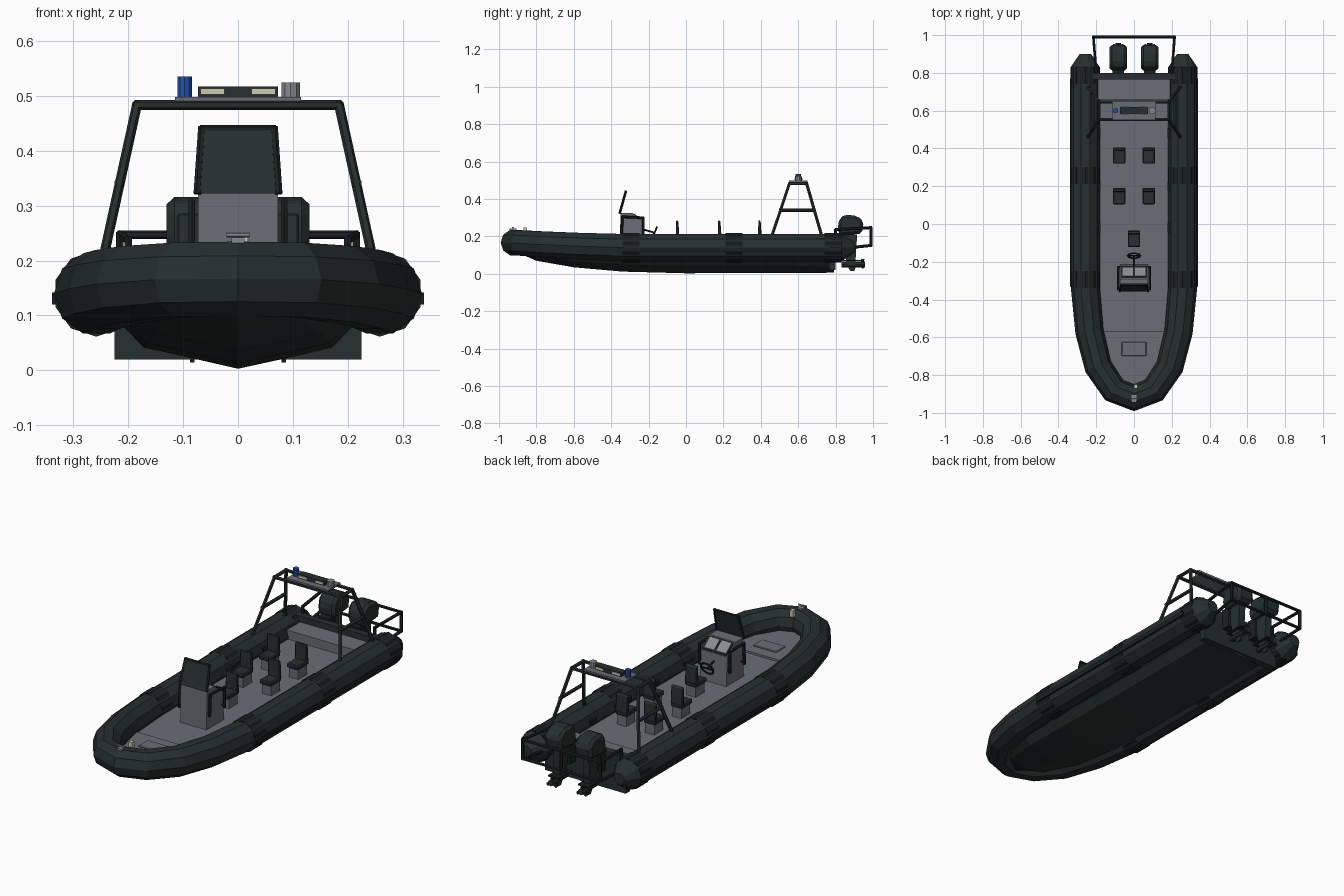
import bpy, bmesh, math
from mathutils import Vector

cube = bpy.data.objects.get("Cube")
if cube:
    bpy.data.objects.remove(cube, do_unlink=True)


def material(name, rgb):
    m = bpy.data.materials.new(name)
    m.use_nodes = True
    m.diffuse_color = (*rgb, 1)
    bsdf = m.node_tree.nodes["Principled BSDF"]
    bsdf.inputs["Base Color"].default_value = (*rgb, 1)
    bsdf.inputs["Roughness"].default_value = 0.7
    return m


GREEN = material("dark green rubber", (0.018, 0.029, 0.028))
BLACK = material("black frame", (0.010, 0.015, 0.015))
GREY = material("deck grey", (0.14, 0.155, 0.18))
PALE = material("pale panel", (0.24, 0.26, 0.28))
BLUE = material("blue lamp", (0.02, 0.08, 0.42))
CREAM = material("cream lamp", (0.60, 0.60, 0.45))
SIDES = (("left", 1), ("right", -1))


def finish(name, bm, mat, bevel=0):
    bmesh.ops.recalc_face_normals(bm, faces=bm.faces)
    mesh = bpy.data.meshes.new(name)
    bm.to_mesh(mesh)
    bm.free()
    mesh.materials.append(mat)
    ob = bpy.data.objects.new(name, mesh)
    bpy.context.scene.collection.objects.link(ob)
    if bevel:
        mod = ob.modifiers.new("bevel", "BEVEL")
        mod.width, mod.segments = bevel, 1
    return ob


def loft(name, rings, mat, closed=True, bevel=0):
    """Skin a row of equal point rings and cap both ends."""
    bm = bmesh.new()
    rows = [[bm.verts.new(p) for p in ring] for ring in rings]
    n = len(rows[0])
    for a, b in zip(rows, rows[1:]):
        for i in range(n if closed else n - 1):
            j = (i + 1) % n
            bm.faces.new((a[i], a[j], b[j], b[i]))
    bm.faces.new(rows[0])
    bm.faces.new(rows[-1])
    return finish(name, bm, mat, bevel)


def box(name, x, y, z, mat, bevel=0):
    ring = lambda h: [(x[0], y[0], h), (x[1], y[0], h), (x[1], y[1], h), (x[0], y[1], h)]
    return loft(name, [ring(z[0]), ring(z[1])], mat, bevel=bevel)


def prism(name, profile, x0, x1, mat, bevel=0):
    """Extrude a (y, z) profile across x."""
    return loft(name, [[(x, y, z) for y, z in profile] for x in (x0, x1)], mat, bevel=bevel)


def rods(name, paths, r, mat, sides=6):
    """Straight round bars along each path."""
    bm = bmesh.new()
    for path in paths:
        for a, b in zip(path, path[1:]):
            a, b = Vector(a), Vector(b)
            d = (b - a).normalized()
            rot = d.to_track_quat("Z", "Y").to_matrix().to_4x4()
            rot.translation = (a + b) / 2
            bmesh.ops.create_cone(bm, cap_ends=True, segments=sides, radius1=r, radius2=r,
                                  depth=(b - a).length + r, matrix=rot)
    return finish(name, bm, mat)


# Inflatable collar: centre line (x, y, z, radius) from stern to bow, then mirrored
half = [(0.258, 0.90, 0.14, 0.030), (0.258, 0.83, 0.14, 0.077), (0.258, 0.25, 0.14, 0.077),
        (0.258, -0.33, 0.14, 0.077), (0.236, -0.57, 0.148, 0.075), (0.190, -0.755, 0.157, 0.073),
        (0.105, -0.88, 0.165, 0.071), (0, -0.92, 0.167, 0.071)]
line = half + [(-x, y, z, r) for x, y, z, r in reversed(half[:-1])]
rings = []
for i, (x, y, z, r) in enumerate(line):
    a, b = line[max(i - 1, 0)], line[min(i + 1, len(line) - 1)]
    out = Vector((b[1] - a[1], a[0] - b[0], 0)).normalized()
    out = -out
    rings.append([Vector((x, y, z)) + out * r * math.cos(t) + Vector((0, 0, r * math.sin(t)))
                  for t in (k * math.tau / 10 for k in range(10))])
loft("collar_tube", rings, GREEN)

# Seam bands, rubbing strakes and grab handles on the collar
for side, s in SIDES:
    for k, y in enumerate((-0.3, 0.25, 0.78)):
        rods(f"seam_band_{side}_{k}", [[(s * 0.258, y, 0.14), (s * 0.258, y + 0.012, 0.14)]],
             0.0785, BLACK, 10).rotation_euler = (0, 0, 0)
    prism(f"rub_strake_{side}", [(-0.33, 0.12), (0.77, 0.12), (0.77, 0.142), (-0.33, 0.142)],
          s * 0.325, s * 0.339, BLACK)
    for k, y in enumerate((-0.02, 0.2, 0.48)):
        box(f"grab_pad_{side}_{k}", sorted((s * 0.178, s * 0.2)), (y - 0.025, y + 0.025),
            (0.145, 0.165), BLACK)

# V-bottomed hull: stations of (y, keel height, half width, chine height, top half width)
stations = [(-0.88, 0.105, 0.02, 0.115, 0.06), (-0.80, 0.070, 0.10, 0.100, 0.15),
            (-0.60, 0.035, 0.150, 0.068, 0.19), (-0.34, 0.012, 0.168, 0.050, 0.205),
            (0, 0.003, 0.170, 0.042, 0.207), (0.79, 0.006, 0.170, 0.040, 0.207)]
loft("hull", [[(-t, y, 0.125), (-t, y, c + 0.038), (-w, y, c), (0, y, k), (w, y, c),
               (t, y, c + 0.038), (t, y, 0.125)] for y, k, w, c, t in stations], GREEN)
box("transom", (-0.225, 0.225), (0.765, 0.80), (0.02, 0.205), GREEN)


# Decks follow the collar centre line
def deck(name, points, top):
    outline = points + [(-x, y) for x, y in reversed(points)]
    loft(name, [[(x, y, h) for x, y in outline] for h in (top - 0.012, top)], GREY)


bow = [(x - 0.005, y) for x, y, z, r in half[4:7]]
deck("main_deck", [(0.24, 0.79), (0.24, -0.33)] + bow, 0.13)
deck("bow_deck", bow, 0.14)
box("bow_hatch", (-0.065, 0.065), (-0.70, -0.625), (0.14, 0.147), GREY, 0.003)
box("stern_bench", (-0.19, 0.19), (0.66, 0.77), (0.13, 0.175), GREY)

# Bow fittings
box("bow_cleat_base", (-0.012, 0.012), (-0.945, -0.905), (0.232, 0.242), PALE)
rods("bow_cleat_bar", [[(-0.018, -0.925, 0.247), (0.018, -0.925, 0.247)]], 0.005, PALE)
box("bow_lamp", (0.0, 0.018), (-0.87, -0.85), (0.215, 0.249), CREAM)

# Console with sloped dash, windscreen, side rails and wheel
prism("console", [(-0.355, 0.13), (-0.350, 0.325), (-0.29, 0.325), (-0.225, 0.275),
                  (-0.215, 0.13)], -0.073, 0.073, GREY)
along = Vector((0, 0.065, -0.05))
up = Vector((0, 0.05, 0.065)).normalized()


def dash_plate(name, x0, x1, t0, t1, lift, mat):
    base = Vector((0, -0.29, 0.325))
    pts = [base + along * t + up * h for t, h in ((t0, 0), (t1, 0), (t1, lift), (t0, lift))]
    prism(name, [(p.y, p.z) for p in pts], x0, x1, mat)


dash_plate("dash_panel", -0.068, 0.068, 0.05, 0.97, 0.003, BLACK)
for side, s in SIDES:
    dash_plate(f"dash_screen_{side}", s * 0.006, s * 0.06, 0.15, 0.85, 0.006, PALE)
    rods(f"console_rail_{side}", [[(s * 0.084, -0.345, 0.2), (s * 0.084, -0.34, 0.305),
                                   (s * 0.084, -0.228, 0.3), (s * 0.084, -0.228, 0.2)],
                                  [(s * 0.07, -0.34, 0.21), (s * 0.084, -0.34, 0.21)],
                                  [(s * 0.07, -0.228, 0.21), (s * 0.084, -0.228, 0.21)]],
         0.007, BLACK)
loft("windscreen", [[(-w, y, z), (w, y, z), (w, y + 0.008, z), (-w, y + 0.008, z)]
                    for w, y, z in ((0.073, -0.358, 0.322), (0.066, -0.326, 0.443))], GREEN)
rods("windscreen_frame", [[(-0.074, -0.354, 0.325), (-0.066, -0.322, 0.440),
                           (0.066, -0.322, 0.440), (0.074, -0.354, 0.325)]], 0.007, BLACK)
wheel = [(0.034 * math.cos(t), -0.168 + 0.013 * math.sin(t), 0.22 + 0.031 * math.sin(t))
         for t in (k * math.tau / 10 for k in range(11))]
rods("steering_wheel", [wheel, [wheel[0], wheel[5]], [(0, -0.168, 0.22), (0, -0.22, 0.235)]],
     0.005, BLACK)

# Helm and passenger seats
seats = [(0, -0.075)] + [(s * 0.078, y) for y in (0.15, 0.365) for _, s in SIDES]
for k, (x, y) in enumerate(seats):
    box(f"seat_pedestal_{k}", (x - 0.026, x + 0.026), (y - 0.035, y + 0.035), (0.13, 0.18), GREY)
    box(f"seat_cushion_{k}", (x - 0.033, x + 0.033), (y - 0.046, y + 0.040), (0.18, 0.202),
        GREEN, 0.005)
    prism(f"seat_back_{k}", [(y + 0.020, 0.195), (y + 0.022, 0.287), (y + 0.034, 0.282),
                             (y + 0.040, 0.195)], x - 0.033, x + 0.033, GREEN, 0.004)

# Radar arch
for side, s in SIDES:
    rods(f"arch_frame_{side}", [
        [(s * 0.245, 0.46, 0.205), (s * 0.184, 0.553, 0.483), (s * 0.184, 0.645, 0.483),
         (s * 0.245, 0.725, 0.205)],
        [(s * 0.217, 0.503, 0.34), (s * 0.217, 0.688, 0.34)]], 0.009, GREEN)
rods("arch_crossbars", [[(-0.184, y, 0.483), (0.184, y, 0.483)] for y in (0.553, 0.645)],
     0.009, GREEN)
box("light_platform", (-0.115, 0.115), (0.55, 0.65), (0.490, 0.498), GREY)
box("light_bar", (-0.073, 0.073), (0.582, 0.62), (0.498, 0.517), GREEN)
for side, s in SIDES:
    for end, y in (("front", 0.579), ("back", 0.620)):
        box(f"light_bar_lens_{side}_{end}", sorted((s * 0.025, s * 0.068)), (y, y + 0.003),
            (0.502, 0.513), CREAM)
rods("blue_beacon", [[(-0.097, 0.60, 0.505), (-0.097, 0.60, 0.528)]], 0.014, BLUE, 10)
rods("grey_beacon", [[(0.096, 0.60, 0.505), (0.096, 0.60, 0.515)]], 0.018, PALE, 10)

# Stern guard rail
top_z, low_z = 0.247, 0.152
rods("stern_rail",
     [[(-0.2, 0.80, z), (-0.215, 0.99, z + d), (0.215, 0.99, z + d), (0.2, 0.80, z)]
      for z, d in ((top_z - 0.01, 0.01), (low_z - 0.02, 0.02))] +
     [[(x, 0.99, low_z), (x, 0.99, top_z)] for x in (-0.215, 0, 0.215)] +
     [[(x, 0.80, 0.13), (x, 0.80, top_z - 0.01)] for x in (-0.2, 0.2)], 0.008, BLACK)

# Twin outboard engines
for side, s in SIDES:
    x = s * 0.083
    prism(f"engine_cowl_{side}", [(0.825, 0.205), (0.81, 0.24), (0.82, 0.295), (0.85, 0.317),
                                  (0.915, 0.310), (0.95, 0.28), (0.94, 0.215)],
          x - 0.047, x + 0.047, GREEN, 0.014)
    prism(f"engine_leg_{side}", [(0.835, 0.21), (0.915, 0.21), (0.905, 0.05), (0.86, 0.05)],
          x - 0.018, x + 0.018, GREEN)
    box(f"engine_bracket_{side}", (x - 0.03, x + 0.03), (0.795, 0.845), (0.11, 0.215), BLACK)
    box(f"engine_fin_{side}", (x - 0.03, x + 0.03), (0.83, 0.935), (0.068, 0.075), BLACK)
    rods(f"engine_gearcase_{side}", [[(x, 0.84, 0.05), (x, 0.95, 0.05)]], 0.015, GREEN, 8)
    prism(f"engine_skeg_{side}", [(0.86, 0.045), (0.91, 0.045), (0.90, 0.014), (0.88, 0.014)],
          x - 0.004, x + 0.004, GREEN)
    blades = [[(x, 0.94, 0.05), (x + 0.026 * math.cos(t), 0.945, 0.05 + 0.026 * math.sin(t))]
              for t in (math.pi / 2 + k * math.tau / 3 for k in range(3))]
    rods(f"propeller_{side}", blades, 0.008, BLACK)
